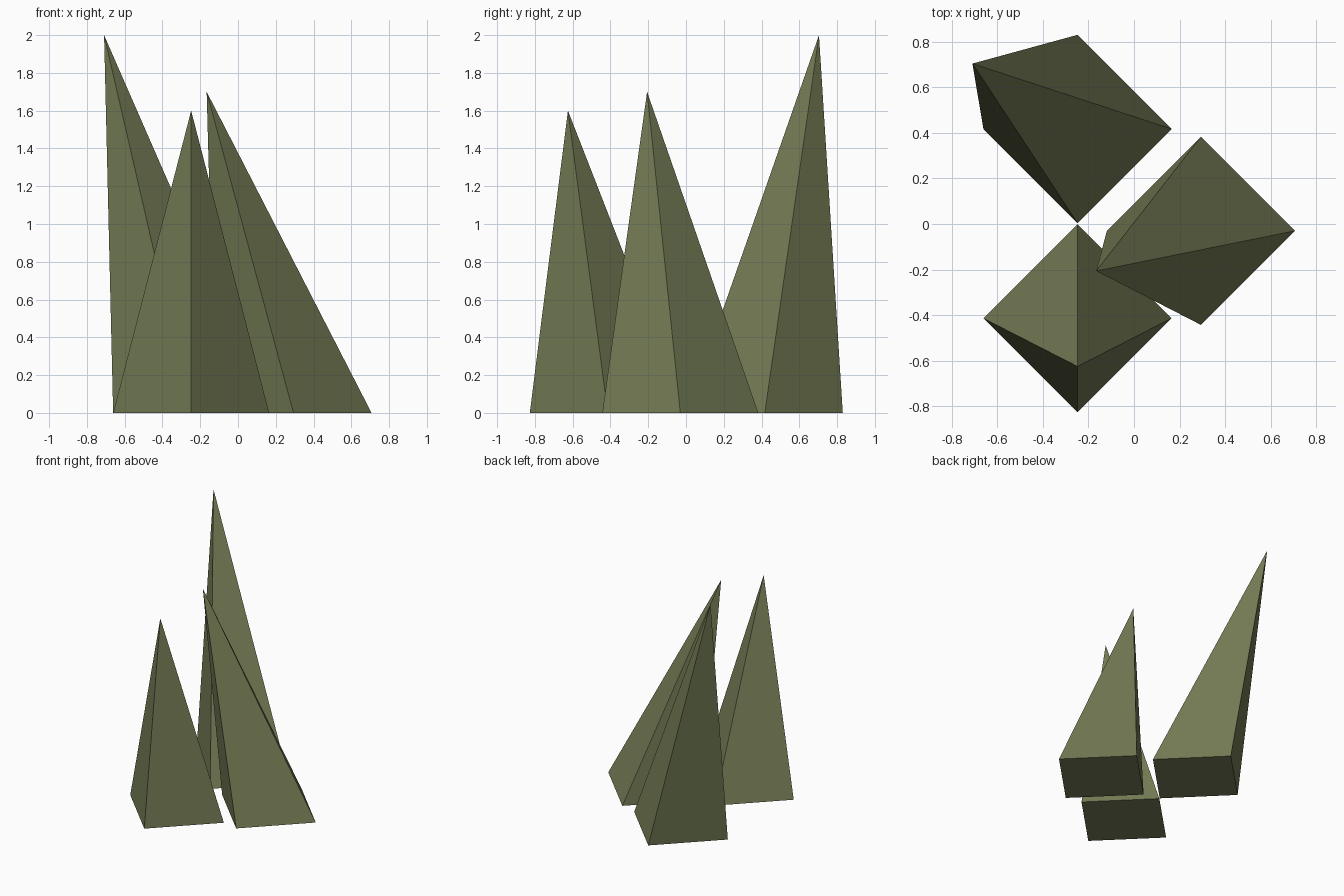
import bpy, bmesh
from mathutils import Vector

if "Cube" in bpy.data.objects:
    bpy.data.objects.remove(bpy.data.objects["Cube"])

olive = bpy.data.materials.new("olive green")
olive.diffuse_color = (0.175, 0.2, 0.09, 1)
olive.use_nodes = True
olive.node_tree.nodes["Principled BSDF"].inputs["Base Color"].default_value = olive.diffuse_color


def spike(name, centre, apex, r=0.413):
    """Leaning four-sided spike on a diamond-shaped base."""
    bm = bmesh.new()
    c = Vector((*centre, 0))
    base = [bm.verts.new(c + Vector((x * r, y * r, 0)))
            for x, y in ((1, 0), (0, 1), (-1, 0), (0, -1))]
    tip = bm.verts.new(apex)
    bm.faces.new(base[::-1])
    for i in range(4):
        bm.faces.new((base[i], base[(i + 1) % 4], tip))
    bmesh.ops.recalc_face_normals(bm, faces=bm.faces)
    mesh = bpy.data.meshes.new(name)
    bm.to_mesh(mesh)
    bm.free()
    mesh.materials.append(olive)
    bpy.context.collection.objects.link(bpy.data.objects.new(name, mesh))


# Three spikes: tall at the back, medium at the right, short at the front
spike("tall_spike", (-0.248, 0.417), (-0.709, 0.704, 2.0))
spike("medium_spike", (0.294, -0.03), (-0.166, -0.206, 1.7))
spike("short_spike", (-0.248, -0.414), (-0.248, -0.625, 1.6))
